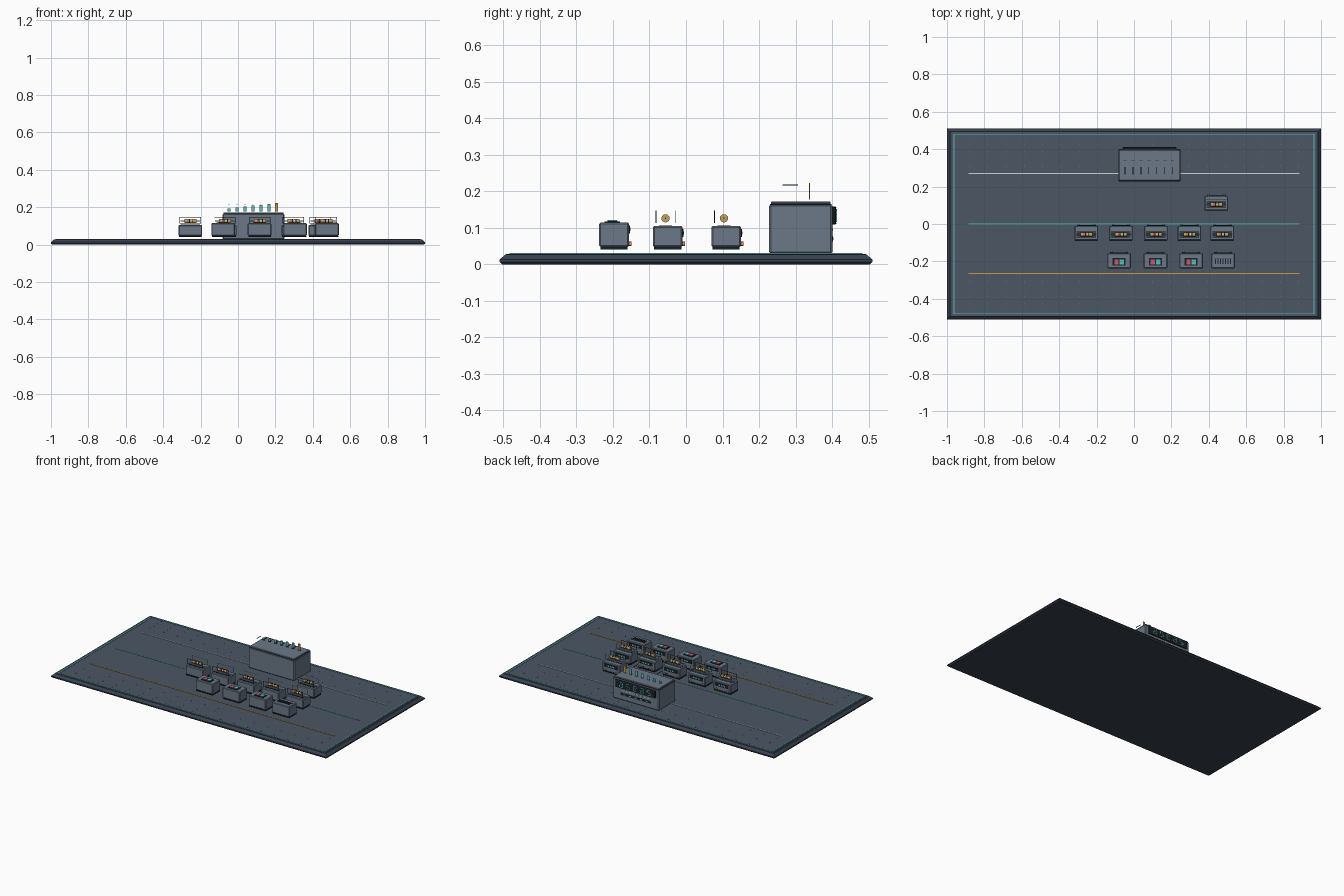
import bpy, bmesh, math
from mathutils import Matrix, Vector

if "Cube" in bpy.data.objects:
    bpy.data.objects.remove(bpy.data.objects["Cube"])


def mat(name, r, g, b):
    m = bpy.data.materials.new(name)
    m.diffuse_color = (r, g, b, 1)
    m.use_nodes = True
    m.node_tree.nodes["Principled BSDF"].inputs["Base Color"].default_value = m.diffuse_color
    return m


BOARD = mat("board slate", 0.072, 0.093, 0.127)
RIM = mat("rim slate", 0.04, 0.054, 0.078)
CASE = mat("case slate", 0.15, 0.19, 0.25)
DARK = mat("near black", 0.012, 0.016, 0.022)
TEAL = mat("teal", 0.10, 0.52, 0.50)
AMBER = mat("amber", 0.62, 0.33, 0.06)
RED = mat("rose red", 0.62, 0.10, 0.15)
GOLD = mat("gold", 0.55, 0.36, 0.10)
PALE = mat("pale grey", 0.60, 0.64, 0.66)


def finish(name, bm, material):
    me = bpy.data.meshes.new(name)
    bm.to_mesh(me)
    bm.free()
    me.materials.append(material)
    ob = bpy.data.objects.new(name, me)
    bpy.context.collection.objects.link(ob)
    return ob


def boxes(name, items, material, bevel=0.0):
    """One object made of boxes, each given as (centre, size)."""
    bm = bmesh.new()
    for c, s in items:
        bmesh.ops.create_cube(bm, size=1, matrix=Matrix.Translation(c) @ Matrix.Diagonal((*s, 1)))
    ob = finish(name, bm, material)
    if bevel:
        mod = ob.modifiers.new("edge", "BEVEL")
        mod.width, mod.segments = bevel, 1
    return ob


def rods(name, items, material, axis="X", sides=16):
    """One object made of cylinders, each given as (centre, radius, length)."""
    rot = Matrix.Rotation(math.pi / 2, 4, "Y" if axis == "X" else "X")
    bm = bmesh.new()
    for c, r, length in items:
        bmesh.ops.create_cone(bm, cap_ends=True, segments=sides, radius1=r, radius2=r,
                              depth=length, matrix=Matrix.Translation(c) @ rot)
    ob = finish(name, bm, material)
    for p in ob.data.polygons:
        p.use_smooth = len(p.vertices) == 4
    return ob


def frame_xy(hx, hy, z, w, h):
    return [((0, s * hy, z), (2 * hx + w, w, h)) for s in (-1, 1)] + \
           [((s * hx, 0, z), (w, 2 * hy + w, h)) for s in (-1, 1)]


def frame_xz(x, y, z0, z1, hx, w):
    return [((x, y, z), (2 * hx, w, w)) for z in (z0, z1)] + \
           [((x + s * hx, y, (z0 + z1) / 2), (w, w, z1 - z0)) for s in (-1, 1)]


# Board: chamfered rim built from a stepped outline, with a paler top sheet
bm = bmesh.new()
loops = []
for hx, hy, z in ((0.993, 0.503, 0), (1, 0.51, 0.006), (1, 0.51, 0.013), (0.985, 0.495, 0.027)):
    loops.append([bm.verts.new((sx * hx, sy * hy, z)) for sx, sy in ((-1, -1), (1, -1), (1, 1), (-1, 1))])
bm.faces.new(loops[0][::-1])
bm.faces.new(loops[-1])
for a, b in zip(loops, loops[1:]):
    for i in range(4):
        j = (i + 1) % 4
        bm.faces.new((a[i], a[j], b[j], b[i]))
finish("board_rim", bm, RIM)
boxes("board_top", [((0, 0, 0.0275), (1.95, 0.985, 0.003))], BOARD)
boxes("board_trim", frame_xy(0.963, 0.48, 0.03, 0.005, 0.003), TEAL)

# Guide rails along the board
for name, y, m in (("back_rail", 0.27, PALE), ("middle_rail", 0, TEAL), ("front_rail", -0.265, AMBER)):
    boxes(name, [((0, y, 0.03), (1.77, 0.005, 0.003))], m)

# Small grid studs in front and back bands
boxes("grid_studs", [((-0.88 + 0.0978 * i, s * (0.31 + 0.038 * j), 0.0295), (0.005, 0.003, 0.001))
                     for i in range(19) for j in range(5) for s in (-1, 1)], CASE)

# Main instrument
MX, MY = 0.083, 0.314
boxes("instrument_case", [((MX, MY, 0.097), (0.333, 0.173, 0.136))], CASE, 0.005)
boxes("instrument_lid", [((MX, MY, 0.168), (0.323, 0.162, 0.008))], CASE, 0.002)
boxes("instrument_seam", [((MX, MY, 0.164), (0.328, 0.168, 0.002))], DARK)
boxes("display_panel", [((MX, 0.405, 0.134), (0.29, 0.012, 0.05))], DARK, 0.003)
boxes("display_border", [((MX, 0.4115, z), (0.285, 0.001, 0.002)) for z in (0.112, 0.156)], CASE)

# Segment bars on the display
segs = []
for i in range(5):
    x = MX - 0.1 + i * 0.05
    segs += [((x, 0.412, 0.134 + k * 0.016), (0.018, 0.002, 0.004)) for k in (-1, 0, 1)]
    segs += [((x + s * 0.011, 0.412, 0.134 + k * 0.008), (0.004, 0.002, 0.012))
             for s in (-1, 1) for k in (-1, 1) if (i + s + k) % 3]
boxes("display_segments", segs, TEAL)
boxes("caption_dashes", [((MX - 0.09 + 0.026 * i, 0.4015, 0.095), (0.018, 0.002, 0.007)) for i in range(8)], PALE)
boxes("lower_strip", [((MX, 0.4015, 0.07), (0.22, 0.002, 0.014))], DARK)
boxes("status_lights", [((MX - 0.08 + 0.04 * i, 0.403, 0.07), (0.014, 0.002, 0.006)) for i in range(5)], TEAL)

# Rising level bars and flat tick plates above the instrument
xs = [-0.048 + 0.0425 * i for i in range(7)]
bars = [((x, 0.338, 0.178 + (0.016 + 0.0048 * i) / 2), (0.016, 0.003, 0.016 + 0.0048 * i))
        for i, x in enumerate(xs)]
boxes("level_bars", bars[:-1], TEAL)
boxes("peak_bar", bars[-1:], AMBER)
boxes("tick_plates", [((x, 0.285, 0.217), (0.004, 0.042, 0.002)) for x in xs], DARK)


# Shared case for the small modules, with controls on its back face
def module(kind, n, x, y, top):
    tag = f"{kind}_{n}"
    boxes(tag + "_foot", [((x, y, 0.044), (0.12, 0.074, 0.006))], DARK)
    boxes(tag + "_case", [((x, y, (0.047 + top) / 2), (0.126, 0.081, top - 0.047))], CASE, 0.004)
    back = y + 0.0405
    boxes(tag + "_screen", [((x, back + 0.001, top - 0.019), (0.095, 0.004, 0.022))], DARK)
    boxes(tag + "_readout", [((x + 0.018 * i, back + 0.0035, top - 0.019), (0.011, 0.001, 0.009))
                             for i in (-1, 0, 1)], TEAL)
    rods(tag + "_jacks", [((x + s * 0.042, back + 0.003, 0.056), 0.006, 0.008) for s in (-1, 1)],
         GOLD, "Y", 12)
    return tag


# Resistor modules: banded body, leads and two thin guard frames
spots = [(x, -0.05) for x in (-0.255, -0.07, 0.117, 0.296, 0.472)] + [(0.44, 0.11)]
for n, (x, y) in enumerate(spots, 1):
    tag = module("resistor_module", n, x, y, 0.105)
    ry, rz = y - 0.006, 0.126
    boxes(tag + "_pad", [((x, ry, 0.1055), (0.105, 0.036, 0.002))], RIM)
    rods(tag + "_leads", [((x, ry, rz), 0.002, 0.106)], PALE, sides=8)
    rods(tag + "_body", [((x, ry, rz), 0.0095, 0.06)]
         + [((x + s * 0.025, ry, rz), 0.0112, 0.014) for s in (-1, 1)], GOLD)
    for band, dx, m in (("first", -0.013, RED), ("second", -0.004, DARK),
                        ("third", 0.005, PALE), ("fourth", 0.013, DARK)):
        rods(f"{tag}_{band}_band", [((x + dx, ry, rz), 0.0102, 0.005)], m)
    boxes(tag + "_front_guard", frame_xz(x, ry - 0.026, 0.114, 0.147, 0.056, 0.0018), DARK)
    boxes(tag + "_back_guard", frame_xz(x, ry + 0.026, 0.114, 0.147, 0.056, 0.0012), TEAL)

# Switch modules: dark pad with a red and a teal key
for n, x in enumerate((-0.08, 0.115, 0.305), 1):
    y = -0.197
    tag = module("switch_module", n, x, y, 0.115)
    boxes(tag + "_pad", [((x, y - 0.005, 0.116), (0.068, 0.042, 0.004))], DARK)
    boxes(tag + "_red_key", [((x - 0.014, y - 0.005, 0.119), (0.023, 0.027, 0.004))], RED)
    boxes(tag + "_teal_key", [((x + 0.014, y - 0.005, 0.119), (0.023, 0.027, 0.004))], TEAL)

# Slotted module with a comb of dark vents
tag = module("slot_module", 1, 0.476, -0.197, 0.115)
boxes(tag + "_vents", [((0.476 + 0.0135 * i, -0.2, 0.1165), (0.006, 0.026, 0.005)) for i in range(-3, 4)], DARK)
boxes(tag + "_rail", [((0.476, -0.184, 0.116), (0.1, 0.003, 0.003))], RIM)
